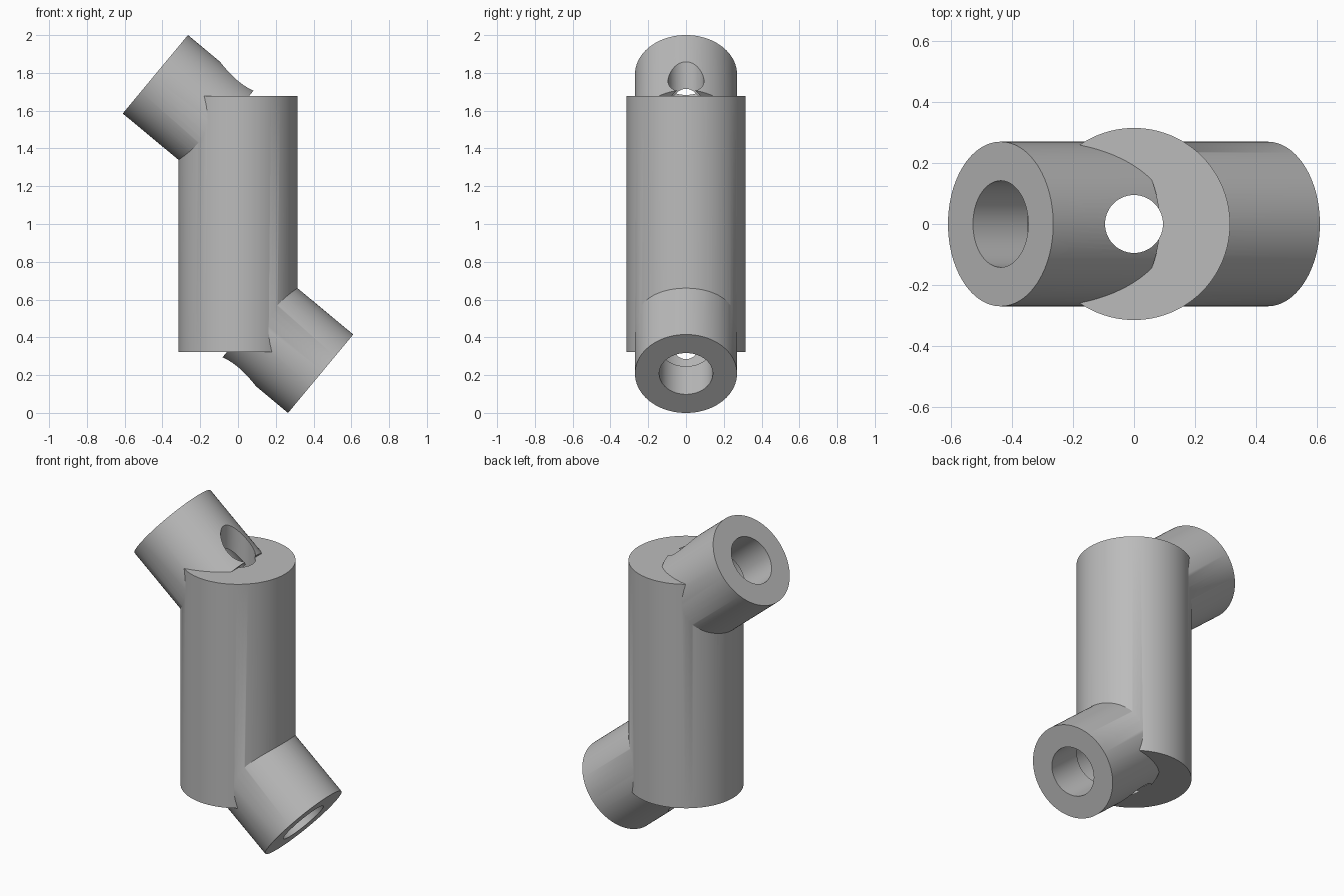
import bpy
import math
from mathutils import Vector

cube = bpy.data.objects.get("Cube")
if cube:
    bpy.data.objects.remove(cube, do_unlink=True)

# Plain grey material
grey = bpy.data.materials.new("plain grey")
grey.use_nodes = True
colour = (0.5, 0.5, 0.5, 1)
grey.diffuse_color = colour
grey.node_tree.nodes["Principled BSDF"].inputs["Base Color"].default_value = colour


def rod(name, start, end, radius):
    """Solid cylinder between two points."""
    start, end = Vector(start), Vector(end)
    axis = end - start
    bpy.ops.mesh.primitive_cylinder_add(
        vertices=96, radius=radius, depth=axis.length, location=(start + end) / 2)
    obj = bpy.context.object
    obj.name = name
    obj.rotation_euler = axis.to_track_quat("Z", "Y").to_euler()
    obj.data.materials.append(grey)
    return obj


body = rod("angled_pipe_body", (0, 0, 0.323), (0, 0, 1.677), 0.315)
branches, bores = [], []

# Two angled sockets, half-turn copies of each other
for side, label in ((1, "upper"), (-1, "lower")):
    mouth = Vector((-0.4375 * side, 0, 1 + 0.7925 * side))
    inward = Vector((0.769 * side, 0, -0.639 * side))
    branches.append(rod(label + "_socket", mouth, mouth + inward * 0.455, 0.27))
    bores.append(rod(label + "_socket_bore", mouth - inward * 0.1,
                     mouth + inward * 0.3, 0.142))
    # Wider chamber leading to the main channel
    bores.append(rod(label + "_chamber", mouth + inward * 0.232,
                     mouth + inward * 0.44, 0.16))

# Straight channel through everything
bores.append(rod("main_channel", (0, 0, -0.3), (0, 0, 2.3), 0.095))

for operation, tools in (("UNION", branches), ("DIFFERENCE", bores)):
    for tool in tools:
        tool.hide_render = True
        mod = body.modifiers.new(tool.name, "BOOLEAN")
        mod.operation = operation
        mod.solver = "EXACT"
        mod.object = tool

# Bake the cuts and remove the helpers
bpy.context.view_layer.update()
graph = bpy.context.evaluated_depsgraph_get()
result = bpy.data.meshes.new_from_object(body.evaluated_get(graph))
body.modifiers.clear()
body.data = result
result.materials.clear()
result.materials.append(grey)
for poly in result.polygons:
    poly.material_index = 0
for tool in branches + bores:
    bpy.data.objects.remove(tool, do_unlink=True)

bpy.ops.object.select_all(action="DESELECT")
body.select_set(True)
bpy.context.view_layer.objects.active = body
bpy.ops.object.shade_smooth_by_angle(angle=math.radians(30))
